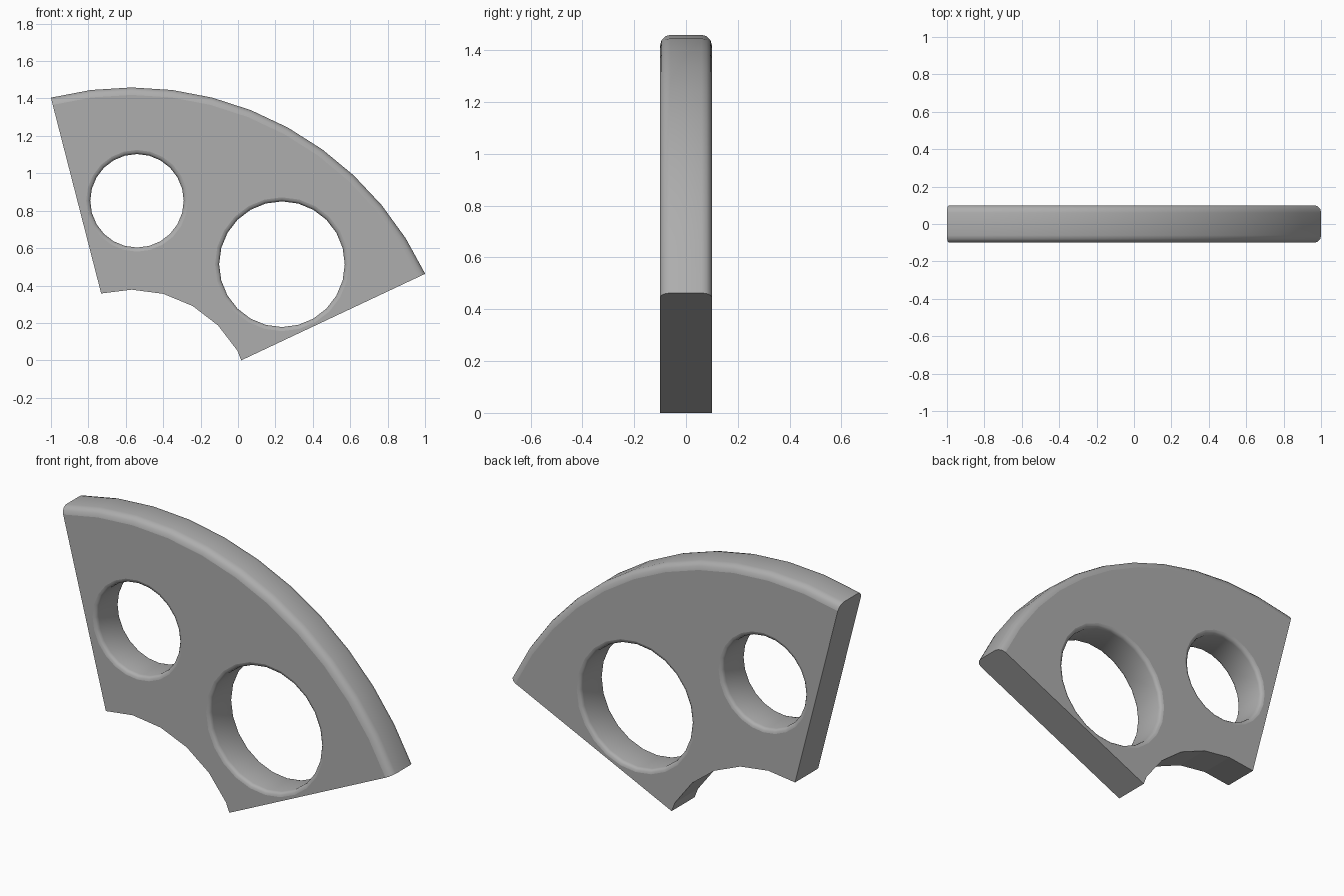
import bpy, bmesh
from math import sin, cos, radians, pi

if "Cube" in bpy.data.objects:
    bpy.data.objects.remove(bpy.data.objects["Cube"])

CX, CZ = -0.569, -0.276      # centre of the fan arcs
HALF = 0.1                   # half thickness
OUT_BEVEL, HOLE_BEVEL = 0.04, 0.022


def layers(bevel, steps=3):
    """(inset, y) pairs of a rounded edge running from front to back."""
    front = []
    for i in range(steps + 1):
        a = pi / 2 * i / steps
        front.append((bevel * (1 - sin(a)), -HALF + bevel * (1 - cos(a))))
    return front + [(s, -y) for s, y in reversed(front)]


def polar(r, deg, y):
    return (CX + r * sin(radians(deg)), y, CZ + r * cos(radians(deg)))


def skin(bm, rings, flat=()):
    """Join successive closed rings with quads."""
    rows = [[bm.verts.new(p) for p in ring] for ring in rings]
    n = len(rows[0])
    for a, b in zip(rows, rows[1:]):
        for i in range(n):
            j = (i + 1) % n
            f = bm.faces.new((a[i], a[j], b[j], b[i]))
            f.smooth = i not in flat


bm = bmesh.new()

# fan outline: rounded outer arc, straight ends, plain inner arc
outer_deg = [-14.4 + 7.2 * i for i in range(12)]
inner = [(0.648, 64.8), (0.654, 60), (0.654, 45), (0.654, 30),
         (0.654, 15), (0.654, 0), (0.654, -14.4)]
rings = []
for inset, y in layers(OUT_BEVEL):
    ring = [polar(1.735 - inset, d, y) for d in outer_deg]
    ring += [polar(r, d, HALF if y > 0 else -HALF) for r, d in inner]
    rings.append(ring)
skin(bm, rings, flat=range(11, 19))

# two round holes with rounded rims
for hx, hz, r, sides in ((-0.54, 0.853, 0.25, 24), (0.235, 0.514, 0.336, 24)):
    skin(bm, [[(hx + (r + s) * cos(2 * pi * i / sides), y,
                hz + (r + s) * sin(2 * pi * i / sides)) for i in range(sides)]
              for s, y in layers(HOLE_BEVEL)])

bmesh.ops.remove_doubles(bm, verts=bm.verts[:], dist=1e-5)

# flat front and back faces
for side in (-1, 1):
    rim = [e for e in bm.edges if len(e.link_faces) == 1
           and all(v.co.y * side > HALF - 1e-4 for v in e.verts)]
    res = bmesh.ops.triangle_fill(bm, use_beauty=True, edges=rim)
    for f in res["geom"]:
        if isinstance(f, bmesh.types.BMFace):
            f.smooth = False

bmesh.ops.recalc_face_normals(bm, faces=bm.faces[:])
for e in bm.edges:
    e.smooth = (len(e.link_faces) == 2 and e.calc_face_angle(0) < radians(35)
                and all(f.smooth for f in e.link_faces))

mesh = bpy.data.meshes.new("fan_plate")
bm.to_mesh(mesh)
bm.free()

# dark grey colour
grey = bpy.data.materials.new("dark_grey")
grey.diffuse_color = (0.42, 0.42, 0.42, 1)
grey.use_nodes = True
grey.node_tree.nodes["Principled BSDF"].inputs["Base Color"].default_value = grey.diffuse_color
mesh.materials.append(grey)

plate = bpy.data.objects.new("fan_plate", mesh)
bpy.context.collection.objects.link(plate)
